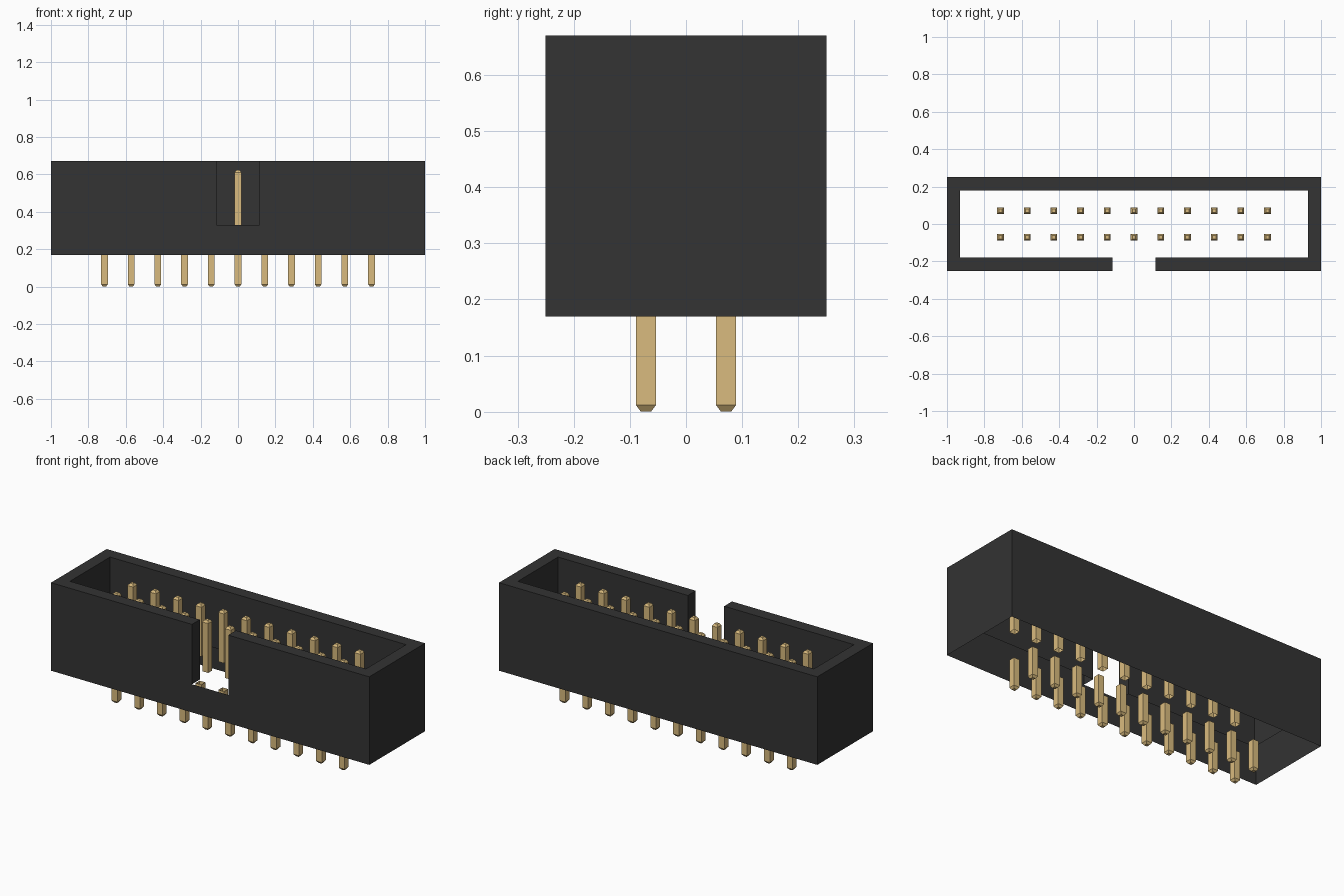
import bpy
import bmesh

if "Cube" in bpy.data.objects:
    bpy.data.objects.remove(bpy.data.objects["Cube"], do_unlink=True)

# Housing sizes
OUT_X, OUT_Y = 1.0, 0.25
IN_X, IN_Y = 0.93, 0.18
NOTCH = 0.114
BASE, FLOOR, TOP = 0.17, 0.33, 0.67
# Pin sizes
PITCH, COLUMNS = 0.1428, 11
PIN, TIP, CHAMFER = 0.018, 0.009, 0.012
PIN_TOP = 0.622


def material(name, rgb):
    mat = bpy.data.materials.new(name)
    mat.use_nodes = True
    mat.diffuse_color = (*rgb, 1)
    mat.node_tree.nodes["Principled BSDF"].inputs["Base Color"].default_value = (*rgb, 1)
    return mat


def make_object(name, bm, mat):
    mesh = bpy.data.meshes.new(name)
    bm.to_mesh(mesh)
    bm.free()
    mesh.materials.append(mat)
    obj = bpy.data.objects.new(name, mesh)
    bpy.context.collection.objects.link(obj)
    return obj


def loop(bm, plan, z):
    return [bm.verts.new((x, y, z)) for x, y in plan]


def bridge(bm, low, high):
    """Join two matching loops with a band of quads."""
    n = len(low)
    for i in range(n):
        j = (i + 1) % n
        bm.faces.new((low[i], low[j], high[j], high[i]))


def square(cx, cy, r):
    return [(cx - r, cy - r), (cx + r, cy - r), (cx + r, cy + r), (cx - r, cy + r)]


def pin_rows(name, open_z, tip_z, mat):
    """Two rows of square pins, open at one end and chamfered at the other."""
    bm = bmesh.new()
    up = 1 if tip_z > open_z else -1
    for col in range(COLUMNS):
        cx = (col - (COLUMNS - 1) / 2) * PITCH
        for cy in (-PITCH / 2, PITCH / 2):
            plan = square(cx, cy, PIN)[::up]
            tip_plan = square(cx, cy, TIP)[::up]
            root = loop(bm, plan, open_z)
            shoulder = loop(bm, plan, tip_z - up * CHAMFER)
            tip = loop(bm, tip_plan, tip_z)
            bridge(bm, root, shoulder)
            bridge(bm, shoulder, tip)
            bm.faces.new(tip)
    return make_object(name, bm, mat)


black = material("black plastic", (0.033, 0.033, 0.033))
gold = material("gold metal", (0.70, 0.50, 0.21))

# Shroud: a C-shaped wall with a key notch in front, on an open skirt
outer = [(NOTCH, -OUT_Y), (OUT_X, -OUT_Y), (OUT_X, OUT_Y),
         (-OUT_X, OUT_Y), (-OUT_X, -OUT_Y), (-NOTCH, -OUT_Y)]
inner = [(-NOTCH, -IN_Y), (-IN_X, -IN_Y), (-IN_X, IN_Y),
         (IN_X, IN_Y), (IN_X, -IN_Y), (NOTCH, -IN_Y)]
bm = bmesh.new()
wall_low = loop(bm, outer + inner, FLOOR)
wall_high = loop(bm, outer + inner, TOP)
bridge(bm, wall_low, wall_high)
bm.faces.new(wall_high)
bridge(bm, loop(bm, outer, BASE), wall_low[:len(outer)])
make_object("housing", bm, black)

# Contact pins above and solder pins below
pin_rows("contact_pins", FLOOR, PIN_TOP, gold)
pin_rows("solder_pins", BASE, 0.0, gold)
